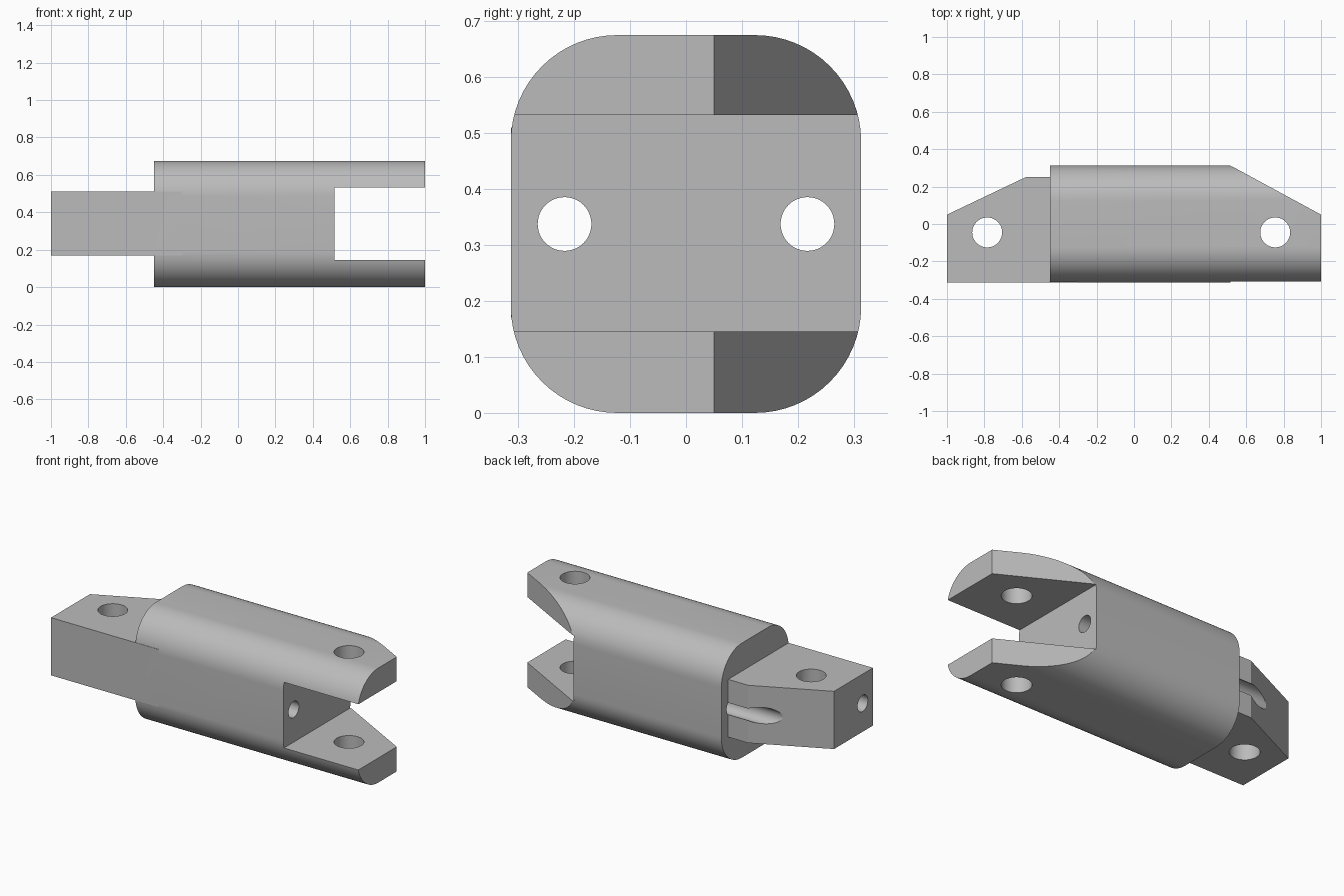
import bpy, bmesh, math

cube = bpy.data.objects.get("Cube")
if cube:
    bpy.data.objects.remove(cube, do_unlink=True)

HALF_W, HEIGHT, RADIUS = 0.313, 0.675, 0.19
MID_Z = HEIGHT / 2

steel = bpy.data.materials.new("grey_steel")
steel.use_nodes = True
grey = (0.5, 0.5, 0.5, 1)
steel.diffuse_color = grey
steel.node_tree.nodes["Principled BSDF"].inputs["Base Color"].default_value = grey


def prism(name, points, depth):
    """Extrude a closed 3D outline along the depth vector."""
    bm = bmesh.new()
    face = bm.faces.new([bm.verts.new(p) for p in points])
    side = bmesh.ops.extrude_face_region(bm, geom=[face])["geom"]
    moved = [v for v in side if isinstance(v, bmesh.types.BMVert)]
    bmesh.ops.translate(bm, verts=moved, vec=depth)
    bmesh.ops.recalc_face_normals(bm, faces=bm.faces)
    mesh = bpy.data.meshes.new(name)
    bm.to_mesh(mesh)
    bm.free()
    mesh.materials.append(steel)
    obj = bpy.data.objects.new(name, mesh)
    bpy.context.collection.objects.link(obj)
    return obj


def plan(name, outline, z0, z1):
    return prism(name, [(x, y, z0) for x, y in outline], (0, 0, z1 - z0))


def circle(r, n=48):
    return [(r * math.cos(math.tau * i / n), r * math.sin(math.tau * i / n))
            for i in range(n)]


def combine(target, other, operation):
    """Apply a boolean and discard the helper."""
    other.hide_render = True
    bpy.context.view_layer.objects.active = target
    mod = target.modifiers.new("combine", "BOOLEAN")
    mod.operation, mod.solver, mod.object = operation, "EXACT", other
    bpy.ops.object.modifier_apply(modifier=mod.name)
    bpy.data.objects.remove(other, do_unlink=True)


# Rounded body, extruded lengthwise
section = []
for k, (sy, sz) in enumerate([(1, 1), (-1, 1), (-1, -1), (1, -1)]):
    cy, cz = sy * (HALF_W - RADIUS), MID_Z + sz * (MID_Z - RADIUS)
    for i in range(17):
        a = math.pi / 2 * (k + i / 16)
        section.append((-0.45, cy + RADIUS * math.cos(a), cz + RADIUS * math.sin(a)))
body = prism("link_body", section, (1.45, 0, 0))

# Fork slot and slanted fork back
combine(body, plan("fork_slot", [(0.515, -1), (1.2, -1), (1.2, 1), (0.515, 1)],
                   0.145, 0.532), "DIFFERENCE")
slope = (0.05 - HALF_W) / (1 - 0.515)
combine(body, plan("fork_bevel", [(0.415, HALF_W - 0.1 * slope),
                                  (1.1, 0.05 + 0.1 * slope), (1.1, 0.6), (0.415, 0.6)],
                   -0.1, 0.8), "DIFFERENCE")

# Tongue with slanted back, overlapping into the body
combine(body, plan("tongue", [(-1, -HALF_W), (-0.3, -HALF_W), (-0.3, 0.25),
                              (-0.58, 0.25), (-1, 0.05)], 0.17, 0.51), "UNION")

# Vertical pin holes
for x in (-0.785, 0.755):
    hole = plan("pin_hole", [(x + a, -0.045 + b) for a, b in circle(0.08)], -0.1, 0.8)
    combine(body, hole, "DIFFERENCE")

# Lengthwise cable holes
for y in (-0.217, 0.217):
    hole = prism("cable_hole", [(-1.1, y + a, MID_Z + b) for a, b in circle(0.048)],
                 (2.2, 0, 0))
    combine(body, hole, "DIFFERENCE")

# Smooth rounds, sharp edges
bpy.ops.object.select_all(action="DESELECT")
body.select_set(True)
bpy.context.view_layer.objects.active = body
bpy.ops.object.shade_smooth_by_angle(angle=math.radians(25))
